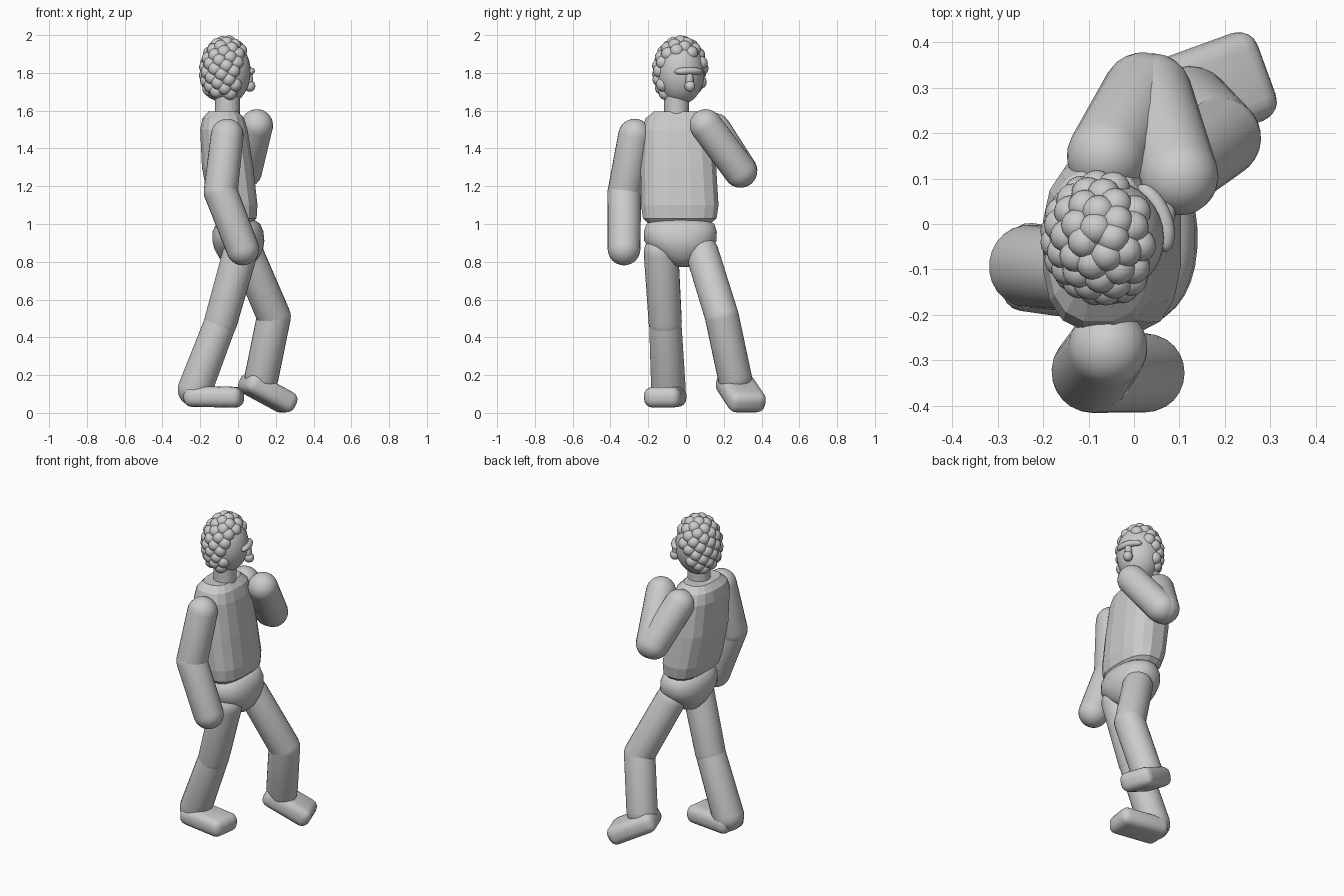
import bpy, bmesh, math
from mathutils import Vector, Matrix

if "Cube" in bpy.data.objects:
    bpy.data.objects.remove(bpy.data.objects["Cube"])

HEAD = Vector((-0.063, -0.03, 1.805))
YAW = math.radians(22)


def finish(name, bm, smooth=True):
    bmesh.ops.recalc_face_normals(bm, faces=bm.faces[:])
    me = bpy.data.meshes.new(name)
    bm.to_mesh(me)
    bm.free()
    for p in me.polygons:
        p.use_smooth = smooth
    ob = bpy.data.objects.new(name, me)
    bpy.context.collection.objects.link(ob)
    return ob


def skin(bm, rings):
    for a, b in zip(rings, rings[1:]):
        n = len(a)
        for i in range(n):
            bm.faces.new((a[i], a[(i + 1) % n], b[(i + 1) % n], b[i]))
    bm.faces.new(rings[0])
    bm.faces.new(rings[-1])


def capsule(name, p, q, r1, r2, n=24, caps=6):
    # round-ended limb segment from p to q
    p, q = Vector(p), Vector(q)
    rot = (q - p).to_track_quat('Z', 'Y')
    length = (q - p).length
    prof = []
    for i in range(caps + 1):
        a = math.pi / 2 * (0.06 + 0.94 * i / caps)
        prof.append((r1 * math.sin(a), -r1 * math.cos(a)))
    for i in range(caps + 1):
        a = math.pi / 2 * (0.06 + 0.94 * (caps - i) / caps)
        prof.append((r2 * math.sin(a), length + r2 * math.cos(a)))
    bm = bmesh.new()
    rings = []
    for r, z in prof:
        rings.append([bm.verts.new(p + rot @ Vector((r * math.cos(t), r * math.sin(t), z)))
                      for t in (2 * math.pi * k / n for k in range(n))])
    skin(bm, rings)
    return finish(name, bm)


def loft(name, sections, n, power, smooth):
    # stacked superellipse sections: z, cx, cy, rx, ry
    bm = bmesh.new()
    rings = []
    for z, cx, cy, rx, ry in sections:
        ring = []
        for k in range(n):
            t = 2 * math.pi * (k + 0.5) / n
            c, s = math.cos(t), math.sin(t)
            ring.append(bm.verts.new((cx + rx * math.copysign(abs(c) ** power, c),
                                      cy + ry * math.copysign(abs(s) ** power, s), z)))
        rings.append(ring)
    skin(bm, rings)
    return finish(name, bm, smooth)


def foot(name, centre, size, yaw, pitch):
    bm = bmesh.new()
    bmesh.ops.create_cube(bm, size=1)
    bmesh.ops.scale(bm, vec=size, verts=bm.verts)
    bmesh.ops.bevel(bm, geom=bm.edges[:], offset=0.045, segments=4, profile=0.5, affect='EDGES')
    m = (Matrix.Translation(centre) @ Matrix.Rotation(math.radians(yaw), 4, 'Z')
         @ Matrix.Rotation(math.radians(pitch), 4, 'Y'))
    bmesh.ops.transform(bm, matrix=m, verts=bm.verts)
    return finish(name, bm)


def ball(bm, centre, radii, rot=Matrix.Identity(4), seg=16):
    m = Matrix.Translation(centre) @ rot @ Matrix.Diagonal((*radii, 1))
    bmesh.ops.create_uvsphere(bm, u_segments=seg, v_segments=seg // 2 + 2, radius=1, matrix=m)


# torso, faceted
loft("torso", [(1.005, -0.01, -0.035, 0.085, 0.17), (1.03, -0.015, -0.033, 0.115, 0.198),
               (1.10, -0.025, -0.033, 0.13, 0.208), (1.30, -0.055, -0.04, 0.138, 0.203),
               (1.50, -0.075, -0.047, 0.127, 0.19), (1.56, -0.078, -0.048, 0.112, 0.168),
               (1.595, -0.078, -0.048, 0.08, 0.125)], 16, 0.75, False)

# pelvis
loft("pelvis", [(1.02, 0, -0.03, 0.09, 0.15), (1.0, 0, -0.03, 0.118, 0.18),
                (0.96, 0, -0.03, 0.135, 0.194), (0.91, 0.002, -0.03, 0.138, 0.192),
                (0.87, 0.004, -0.027, 0.13, 0.16), (0.82, 0.005, -0.022, 0.105, 0.105),
                (0.785, 0.005, -0.018, 0.07, 0.06), (0.772, 0.005, -0.016, 0.035, 0.03)],
     32, 0.9, True)

# arms
capsule("right_upper_arm", (-0.057, -0.272, 1.47), (-0.092, -0.325, 1.17), 0.087, 0.09)
capsule("right_forearm", (-0.092, -0.327, 1.17), (0.025, -0.328, 0.868), 0.089, 0.087)
capsule("left_upper_arm", (-0.06, 0.15, 1.50), (0.02, 0.288, 1.282), 0.088, 0.09)
capsule("left_forearm", (0.04, 0.288, 1.28), (0.1, 0.105, 1.522), 0.088, 0.086)

# legs
capsule("right_thigh", (0.012, -0.132, 0.85), (-0.092, -0.11, 0.48), 0.092, 0.088)
capsule("right_shin", (-0.092, -0.11, 0.48), (-0.228, -0.093, 0.125), 0.086, 0.092)
capsule("left_thigh", (0.045, 0.085, 0.85), (0.19, 0.19, 0.51), 0.088, 0.09)
capsule("left_shin", (0.19, 0.19, 0.51), (0.125, 0.258, 0.19), 0.09, 0.09)

# feet
foot("right_foot", (-0.128, -0.11, 0.085), (0.31, 0.195, 0.11), -8, 1)
foot("left_foot", (0.157, 0.29, 0.107), (0.30, 0.205, 0.115), 20, 27)

# neck
bm = bmesh.new()
bmesh.ops.create_cone(bm, cap_ends=True, segments=32, radius1=0.066, radius2=0.066, depth=0.16,
                      matrix=Matrix.Translation((-0.056, -0.05, 1.61)))
finish("neck", bm, False)

# head
bm = bmesh.new()
ball(bm, HEAD, (0.13, 0.128, 0.172), seg=32)
finish("head", bm)

# face features, turned with the head
turn = Matrix.Rotation(YAW, 4, 'Z')
bm = bmesh.new()
ball(bm, HEAD + turn @ Vector((0.135, 0, -0.075)), (0.03, 0.028, 0.03), turn)
ball(bm, HEAD + turn @ Vector((0.13, 0, -0.045)), (0.022, 0.021, 0.055), turn)
finish("nose", bm)

bm = bmesh.new()
rings = []
for i in range(17):
    u = -1 + i / 8
    a = YAW + u * 0.62
    r = 0.019 * max(0.15, math.sqrt(max(0, 1 - u ** 4)))
    d = Vector((math.cos(a), math.sin(a), 0))
    c = HEAD + d * 0.135 + Vector((0, 0, 0.005 - 0.004 * u * u))
    rings.append([bm.verts.new(c + d * r * math.cos(t) + Vector((0, 0, r * math.sin(t))))
                  for t in (math.pi * k / 6 for k in range(12))])
skin(bm, rings)
finish("brow", bm)

# curls spread evenly over the top, back and sides of the head
face = Vector((math.cos(YAW), math.sin(YAW), -0.6)).normalized()
bm = bmesh.new()
N = 92
for i in range(N):
    z = 1 - 2 * (i + 0.5) / N
    r = math.sqrt(1 - z * z)
    a = i * math.pi * (3 - math.sqrt(5))
    d = Vector((r * math.cos(a), r * math.sin(a), z))
    if d.dot(face) < 0.3 and z > -0.74:
        ball(bm, HEAD + Vector((d.x * 0.108, d.y * 0.115, d.z * 0.158)), (0.037,) * 3)
finish("curly_hair", bm)
